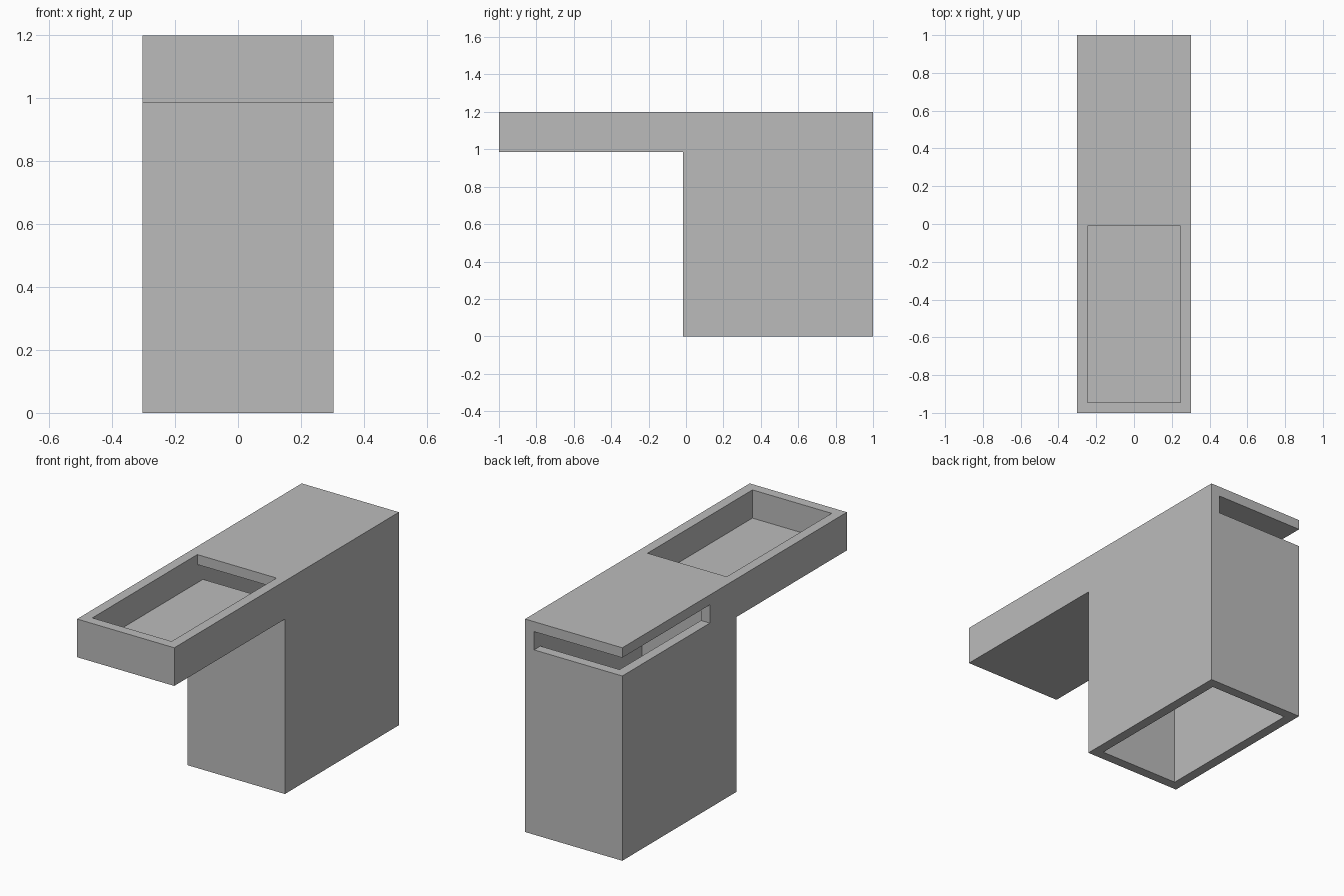
import bpy, bmesh

if "Cube" in bpy.data.objects:
    bpy.data.objects.remove(bpy.data.objects["Cube"])

W = 0.303       # half width
T = 0.056       # wall thickness
H = 1.2         # total height
ARM_Z = 0.985   # underside of the arm
LEG_Y = -0.015  # front of the leg

grey = bpy.data.materials.new("plain grey")
grey.diffuse_color = (0.5, 0.5, 0.5, 1)
grey.use_nodes = True
grey.node_tree.nodes["Principled BSDF"].inputs["Base Color"].default_value = grey.diffuse_color


def make_object(name, bm):
    bmesh.ops.recalc_face_normals(bm, faces=bm.faces)
    mesh = bpy.data.meshes.new(name)
    bm.to_mesh(mesh)
    bm.free()
    mesh.materials.append(grey)
    obj = bpy.data.objects.new(name, mesh)
    bpy.context.collection.objects.link(obj)
    return obj


def extrude_profile(name, profile, x0, x1):
    """Extrude a (y, z) outline along x."""
    bm = bmesh.new()
    face = bm.faces.new([bm.verts.new((x0, y, z)) for y, z in profile])
    out = bmesh.ops.extrude_face_region(bm, geom=[face])
    verts = [g for g in out["geom"] if isinstance(g, bmesh.types.BMVert)]
    bmesh.ops.translate(bm, verts=verts, vec=(x1 - x0, 0, 0))
    return make_object(name, bm)


def cut(target, name, profile, x0, x1):
    cutter = extrude_profile(name, profile, x0, x1)
    cutter.hide_render = True
    cutter.hide_set(True)
    mod = target.modifiers.new(name, 'BOOLEAN')
    mod.operation = 'DIFFERENCE'
    mod.solver = 'EXACT'
    mod.object = cutter


def rect(y0, y1, z0, z1):
    return [(y0, z0), (y1, z0), (y1, z1), (y0, z1)]


# Body: deep leg with a cantilevered arm
body = extrude_profile("duct_body", [
    (LEG_Y, 0), (1, 0), (1, H), (-1, H), (-1, ARM_Z), (LEG_Y, ARM_Z)], -W, W)

# Continuous hollow: open-bottomed leg, arm channel and open tray on top
floor, roof = ARM_Z + T, H - T
cut(body, "hollow_cutter", [
    (LEG_Y + T, -0.1), (1 - T, -0.1), (1 - T, roof), (-0.01, roof),
    (-0.01, H + 0.1), (-1 + T, H + 0.1), (-1 + T, floor), (LEG_Y + T, floor)],
    -W + T, W - T)

# Slot wrapping the back and left walls just under the roof
cut(body, "slot_cutter", rect(0.22, 1.1, floor, roof), -W - 0.1, W - T)
